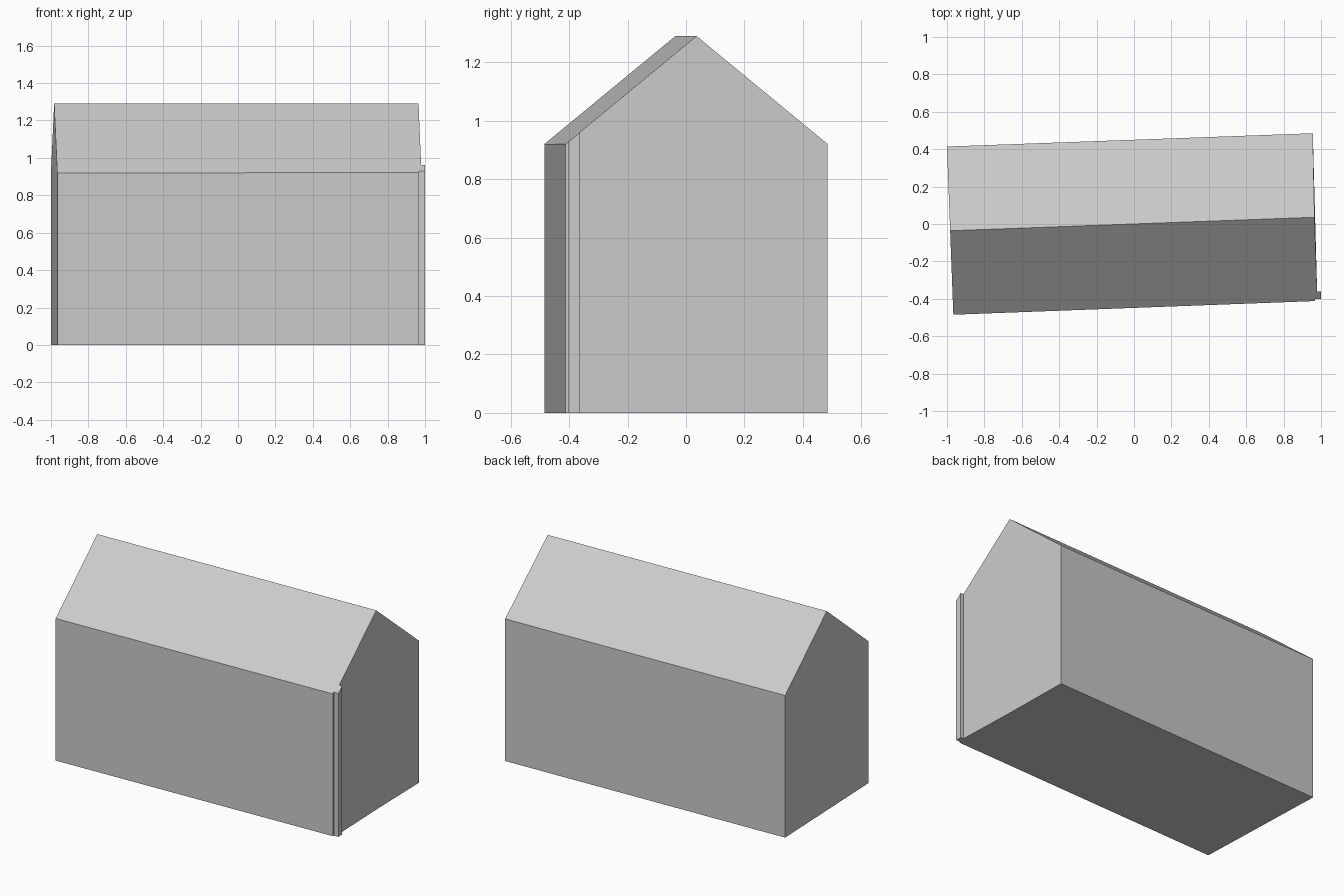
import bpy
import bmesh
from mathutils import Vector

cube = bpy.data.objects.get("Cube")
if cube:
    bpy.data.objects.remove(cube, do_unlink=True)

EAVE, RIDGE, HALF = 0.92, 1.29, 0.449

# One plain grey for walls and roof
grey = bpy.data.materials.new("light_grey")
grey.use_nodes = True
colour = (0.6, 0.6, 0.6, 1)
grey.diffuse_color = colour
grey.node_tree.nodes["Principled BSDF"].inputs["Base Color"].default_value = colour

# Footprint, anticlockwise; the ridge ends lie on the gable walls
ridge_left = Vector((-0.983, -0.036))
ridge_right = Vector((0.965, 0.036))
front = [
    Vector((-0.966, -0.485)),
    Vector((0.968, -0.412)),
    # small pilaster at the front left corner
    Vector((0.968, -0.402)),
    Vector((1.0, -0.402)),
    Vector((1.0, -0.362)),
    Vector((0.979, -0.362)),
]
back = [Vector((0.956, 0.485)), Vector((-1.0, 0.414))]
footprint = front + [ridge_right] + back + [ridge_left]

along = (ridge_right - ridge_left).normalized()


def roof_height(p):
    """Height of the pitched roof above a plan point."""
    off = abs(along.cross(p - ridge_left))
    return max(EAVE, RIDGE - (RIDGE - EAVE) * off / HALF)


bm = bmesh.new()
low = [bm.verts.new((p.x, p.y, 0)) for p in footprint]
high = [bm.verts.new((p.x, p.y, roof_height(p))) for p in footprint]
n = len(footprint)
r = len(front)  # index of the right ridge end

# Floor and the two roof slopes
bm.faces.new(low[::-1])
bm.faces.new(high[:r + 1] + [high[-1]])
bm.faces.new(high[r:])

# Walls; each gable is a single face holding its ridge point
for i in range(n):
    j = (i + 1) % n
    if j in (r, n - 1):
        k = (i + 2) % n
        bm.faces.new((low[i], low[j], low[k], high[k], high[j], high[i]))
    elif i not in (r, n - 1):
        bm.faces.new((low[i], low[j], high[j], high[i]))

bmesh.ops.recalc_face_normals(bm, faces=bm.faces[:])
mesh = bpy.data.meshes.new("gabled_house")
bm.to_mesh(mesh)
bm.free()
mesh.materials.append(grey)
house = bpy.data.objects.new("gabled_house", mesh)
bpy.context.collection.objects.link(house)
